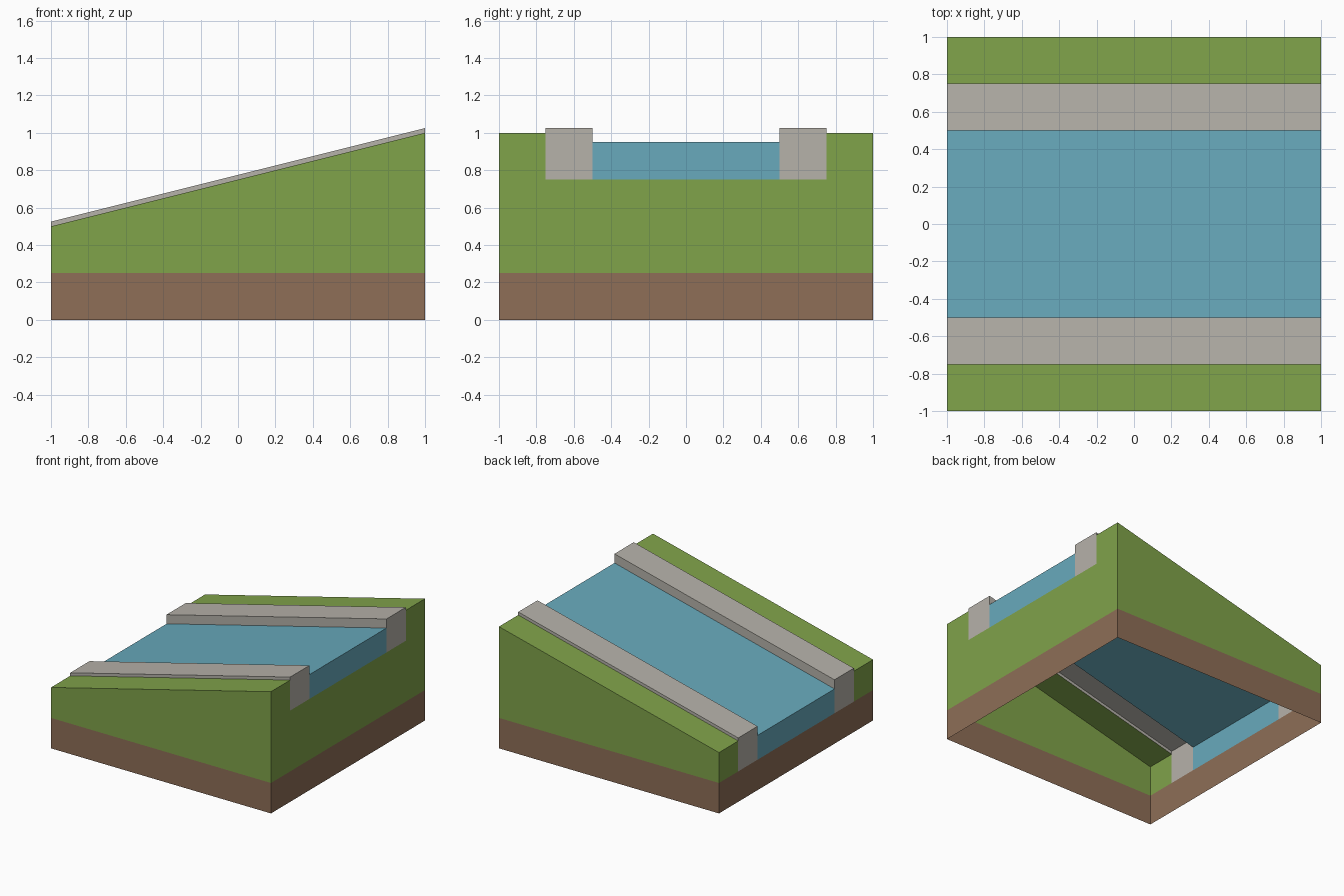
import bpy, bmesh
from mathutils import Vector

if "Cube" in bpy.data.objects:
    bpy.data.objects.remove(bpy.data.objects["Cube"])


def material(name, rgb):
    lin = [((c / 255 + 0.055) / 1.055) ** 2.4 for c in rgb]
    m = bpy.data.materials.new(name)
    m.diffuse_color = (*lin, 1)
    m.use_nodes = True
    m.node_tree.nodes["Principled BSDF"].inputs["Base Color"].default_value = m.diffuse_color
    return m


GRASS = material("grass green", (128, 163, 74))
SOIL = material("soil brown", (142, 110, 87))
STONE = material("stone grey", (182, 178, 170))
WATER = material("water blue", (104, 170, 188))

SOIL_TOP = 0.25   # soil height, also the channel floor at the low end
DEPTH = 0.25      # channel depth below the grass


def ground(x):
    return 0.75 + 0.25 * x


def face(bm, points, outward):
    f = bm.faces.new([bm.verts.new(p) for p in points])
    f.normal_update()
    if f.normal.dot(Vector(outward)) < 0:
        f.normal_flip()
    return f


def finish(bm, name, mats):
    bmesh.ops.remove_doubles(bm, verts=bm.verts[:], dist=1e-4)
    me = bpy.data.meshes.new(name)
    for m in mats:
        me.materials.append(m)
    for f in bm.faces:
        if len(mats) > 1:
            f.material_index = int(f.calc_center_median().z < SOIL_TOP)
    bm.to_mesh(me)
    bm.free()
    bpy.context.collection.objects.link(bpy.data.objects.new(name, me))


# Sloping ground: an open-bottomed shell, soil below and grass above
bm = bmesh.new()
for s in (-1, 1):
    # Soil band
    face(bm, [(-1, s, 0), (1, s, 0), (1, s, SOIL_TOP), (-1, s, SOIL_TOP)], (0, s, 0))
    face(bm, [(s, -1, 0), (s, 1, 0), (s, 1, SOIL_TOP), (s, -1, SOIL_TOP)], (s, 0, 0))
    # Grass flank, grass top and low-end corner
    face(bm, [(-1, s, SOIL_TOP), (1, s, SOIL_TOP), (1, s, ground(1)), (-1, s, ground(-1))], (0, s, 0))
    face(bm, [(x, y, ground(x)) for x, y in
              ((-1, s), (1, s), (1, 0.75 * s), (-1, 0.75 * s))], (0, 0, 1))
    face(bm, [(-1, s, SOIL_TOP), (-1, 0.75 * s, SOIL_TOP),
              (-1, 0.75 * s, ground(-1)), (-1, s, ground(-1))], (-1, 0, 0))
# High end with a notch for the channel
face(bm, [(1, y, z) for y, z in
          ((-1, 0.25), (1, 0.25), (1, 1), (0.75, 1),
           (0.75, 0.75), (-0.75, 0.75), (-0.75, 1), (-1, 1))], (1, 0, 0))
finish(bm, "sloping_ground", [GRASS, SOIL])


def channel_part(name, profile, mat):
    """Sweep a (y, height above grass) profile down the slope and cap its ends."""
    bm = bmesh.new()
    for (y0, h0), (y1, h1) in zip(profile, profile[1:]):
        face(bm, [(-1, y0, ground(-1) + h0), (1, y0, ground(1) + h0),
                  (1, y1, ground(1) + h1), (-1, y1, ground(-1) + h1)],
             (0, h0 - h1 if y1 > 0 and h0 > h1 else -abs(h1 - h0), y1 - y0))
    ya, yb = profile[0][0], profile[-1][0]
    for x in (-1, 1):
        loop = [(ya, -DEPTH)] + profile + [(yb, -DEPTH)]
        face(bm, [(x, y, ground(x) + h) for y, h in loop], (x, 0, 0))
    # Profiles run left to right, so falling steps face right
    for f in bm.faces:
        f.normal_update()
        c = f.calc_center_median()
        if abs(f.normal.y) > 0.9 and f.normal.y * (c.y - (ya + yb) / 2) < 0:
            f.normal_flip()
    finish(bm, name, [mat])


# Stone banks and the water between them
channel_part("front_stone_bank", [(-0.75, 0), (-0.75, 0.025), (-0.5, 0.025), (-0.5, -0.05)], STONE)
channel_part("back_stone_bank", [(0.5, -0.05), (0.5, 0.025), (0.75, 0.025), (0.75, 0)], STONE)
channel_part("water", [(-0.5, -0.05), (0.5, -0.05)], WATER)
